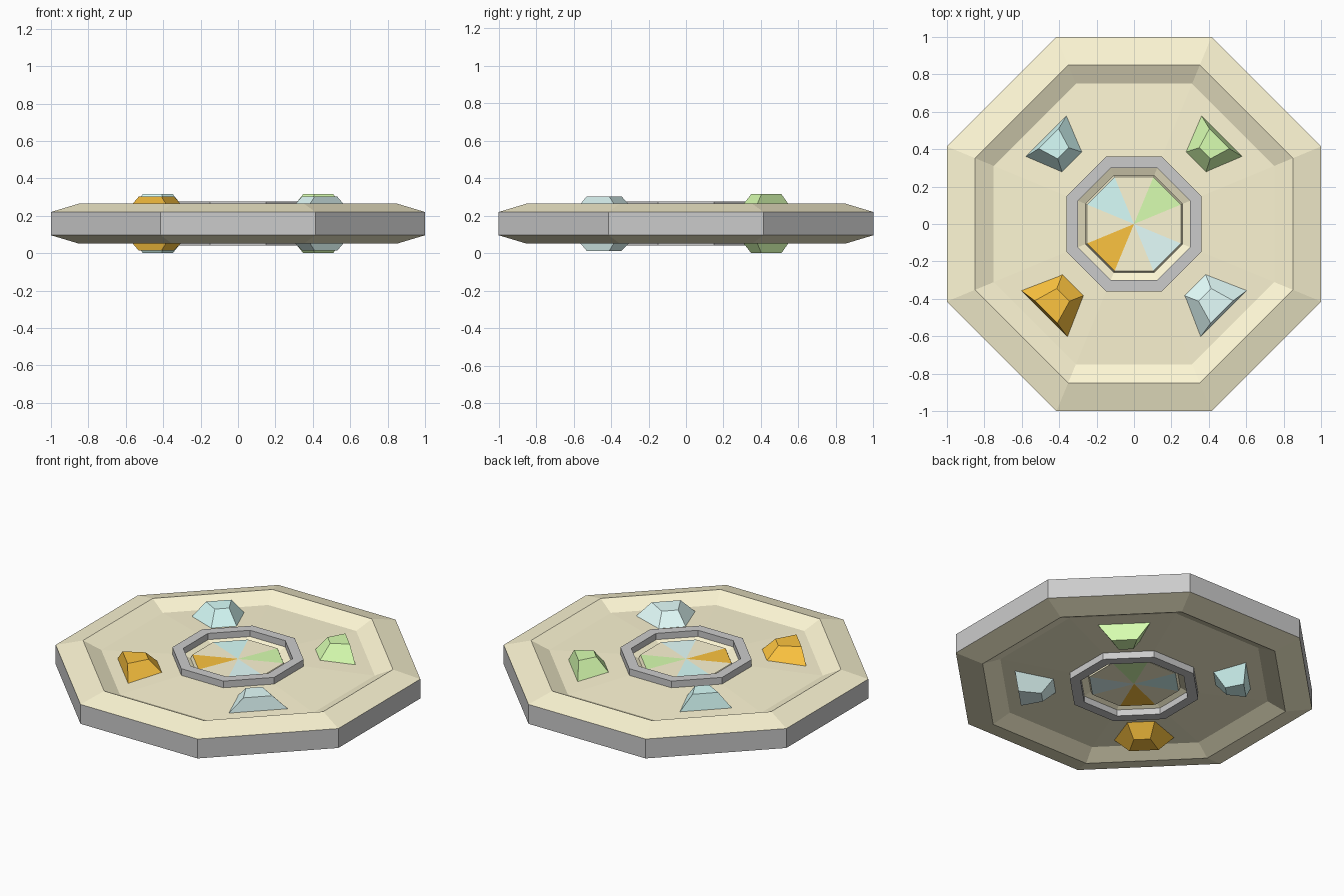
import bpy, math
from mathutils import Vector

if "Cube" in bpy.data.objects:
    bpy.data.objects.remove(bpy.data.objects["Cube"])

MID = 0.316  # top and bottom are mirror images: z -> MID - z
COS = math.cos(math.pi / 8)


def material(name, rgb):
    m = bpy.data.materials.new(name)
    m.diffuse_color = (*rgb, 1)
    m.use_nodes = True
    m.node_tree.nodes["Principled BSDF"].inputs["Base Color"].default_value = m.diffuse_color
    return m


sand = material("sand", (0.99, 0.93, 0.66))
green = material("green", (0.69, 1.0, 0.44))
cyan = material("cyan", (0.69, 1.0, 0.97))
pale = material("pale_cyan", (0.78, 1.0, 0.98))
orange = material("orange", (0.98, 0.55, 0.05))


def add(name, verts, faces, mat=None):
    me = bpy.data.meshes.new(name)
    me.from_pydata(verts, [], faces)
    me.update()
    ob = bpy.data.objects.new(name, me)
    bpy.context.collection.objects.link(ob)
    if mat:
        me.materials.append(mat)
    return ob


def corner(apothem, k, z):
    a = math.radians(22.5 + 45 * k)
    r = apothem / COS
    return (r * math.cos(a), r * math.sin(a), z)


def flip(profile):
    return [(r, MID - z) for r, z in reversed(profile)]


def octagon_lathe(name, profile, mat=None):
    verts = [corner(r, k, z) for r, z in profile for k in range(8)]
    faces = [(i * 8 + k, i * 8 + (k + 1) % 8, i * 8 + 8 + (k + 1) % 8, i * 8 + 8 + k)
             for i in range(len(profile) - 1) for k in range(8)]
    return add(name, verts, faces, mat)


# Dish faces, centre collar and outer band
dish = [(1, .22), (.85, .265), (.75, .215), (.30, .235), (.26, .215), (.25, .24)]
collar = [(.36, .22), (.36, .275), (.30, .275), (.30, .235)]
for side, shape in (("top", lambda p: p), ("bottom", flip)):
    octagon_lathe(side + "_dish", shape(dish), sand)
    octagon_lathe(side + "_collar", shape(collar))
octagon_lathe("outer_band", [(1, MID - .22), (1, .22)])

# Centre disc: eight wedges, coloured on the diagonals
wedge_mats = {0: green, 2: cyan, 4: orange, 6: pale}
for side, z in (("top", .24), ("bottom", MID - .24)):
    for k in range(8):
        tri = [(0, 0, z), corner(.25, k, z), corner(.25, k + 1, z)]
        add(f"{side}_wedge_{k}", tri, [(0, 1, 2) if side == "top" else (0, 2, 1)],
            wedge_mats.get(k, sand))


# Faceted gems: u runs outward along the diagonal, v across it
def gem(name, angle, mat, base, table, top):
    def ring(shape, z):
        u0, v0, u1, v1 = shape
        c, s = math.cos(math.radians(angle)), math.sin(math.radians(angle))
        return [(u * c - v * s, u * s + v * c, z)
                for u, v in ((u0, -v0), (u1, -v1), (u1, v1), (u0, v0))]
    verts = (ring(table, MID - top) + ring(base, MID - .215)
             + ring(base, .215) + ring(table, top))
    faces = [(3, 2, 1, 0), (12, 13, 14, 15)]
    for i in (0, 4, 8):
        faces += [(i + k, i + (k + 1) % 4, i + 4 + (k + 1) % 4, i + 4 + k) for k in range(4)]
    add(name, verts, faces, mat)


small = ((.46, .08, .665, .156), (.535, .042, .645, .075), .316)
large = ((.45, .085, .678, .177), (.535, .048, .665, .085), .303)
gem("green_gem", 45, green, *small)
gem("cyan_gem", 135, cyan, *small)
gem("orange_gem", 225, orange, *large)
gem("pale_gem", 315, pale, *large)
